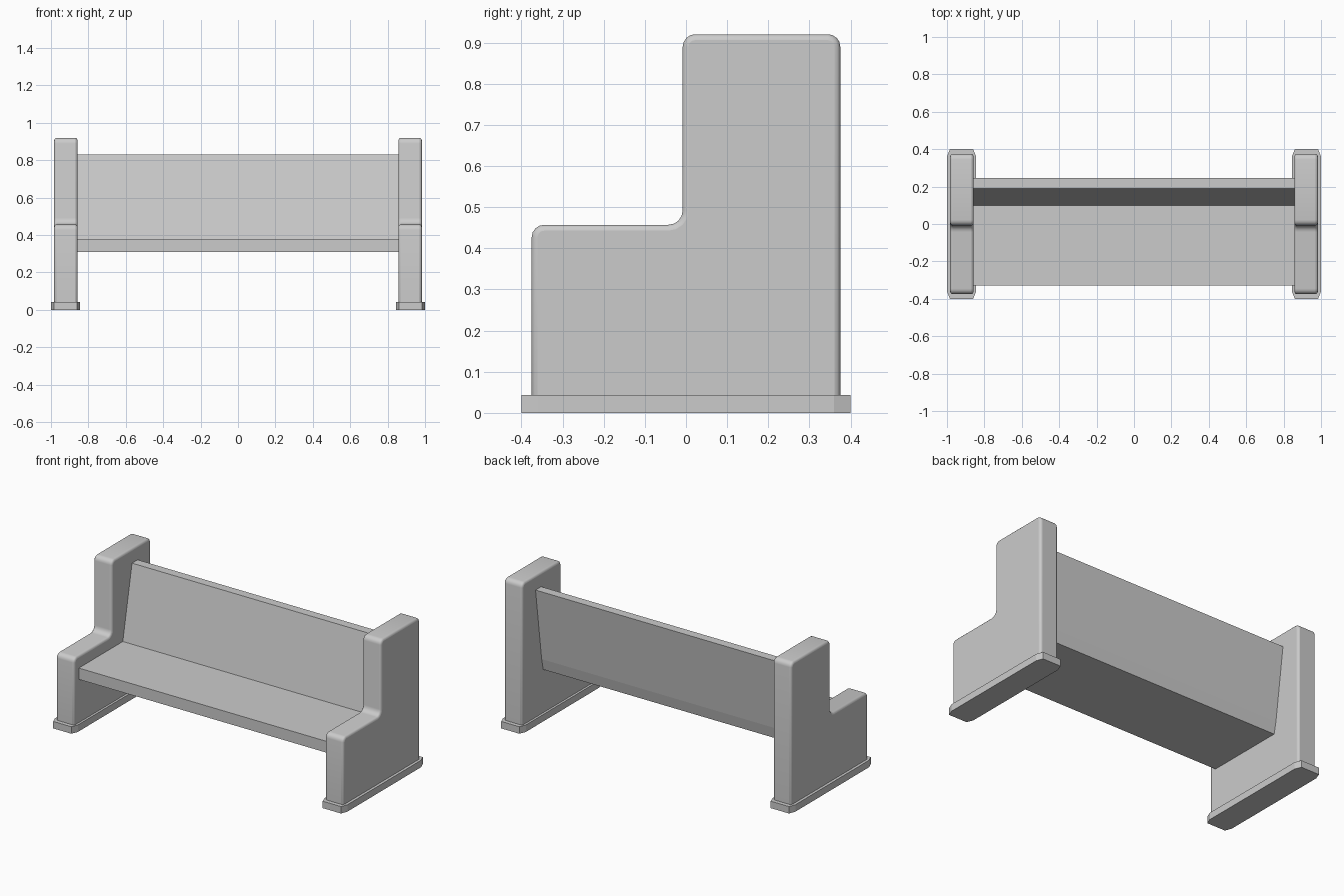
import bpy, bmesh, math
from mathutils import Vector

default = bpy.data.objects.get("Cube")
if default:
    bpy.data.objects.remove(default, do_unlink=True)

grey = bpy.data.materials.new("plain grey")
grey.use_nodes = True
grey.diffuse_color = (0.6, 0.6, 0.6, 1)
grey.node_tree.nodes["Principled BSDF"].inputs["Base Color"].default_value = grey.diffuse_color


def rounded(points, steps=4):
    """Turn (a, b, radius) corners into an outline with rounded corners."""
    outline = []
    for i, (a, b, r) in enumerate(points):
        p = Vector((a, b))
        if not r:
            outline.append(p)
            continue
        start = p + (Vector(points[i - 1][:2]) - p).normalized() * r
        end = p + (Vector(points[(i + 1) % len(points)][:2]) - p).normalized() * r
        centre = start + end - p
        for k in range(steps + 1):
            t = k / steps * math.pi / 2
            outline.append(centre + (start - centre) * math.cos(t) + (end - centre) * math.sin(t))
    return outline


def extrude(name, outline, to_3d, low, high, bevel=0):
    """Extrude a 2D outline between two levels of the remaining axis."""
    bm = bmesh.new()
    face = bm.faces.new([bm.verts.new(to_3d(p, low)) for p in outline])
    moved = bmesh.ops.extrude_face_region(bm, geom=[face])["geom"]
    shift = Vector(to_3d(Vector((0, 0)), high - low))
    bmesh.ops.translate(bm, vec=shift, verts=[v for v in moved if isinstance(v, bmesh.types.BMVert)])
    bmesh.ops.recalc_face_normals(bm, faces=bm.faces)
    mesh = bpy.data.meshes.new(name)
    bm.to_mesh(mesh)
    bm.free()
    mesh.materials.append(grey)
    obj = bpy.data.objects.new(name, mesh)
    bpy.context.collection.objects.link(obj)
    if bevel:
        mod = obj.modifiers.new("soft edges", "BEVEL")
        mod.width, mod.segments = bevel, 3
        mod.limit_method, mod.angle_limit = "ANGLE", math.radians(40)
        bpy.ops.object.select_all(action="DESELECT")
        obj.select_set(True)
        bpy.context.view_layer.objects.active = obj
        bpy.ops.object.shade_smooth_by_angle(angle=math.radians(40))
    return obj


def along_x(p, x):
    return (x, p.x, p.y)


def along_z(p, z):
    return (p.x, p.y, z)


# stepped end panel outline (y, z) and base plate outline (x, y)
panel = rounded([(-0.375, 0.02, 0), (0.375, 0.02, 0), (0.375, 0.92, 0.03),
                 (-0.008, 0.92, 0.03), (-0.008, 0.457, 0.035), (-0.375, 0.457, 0.03)])

for side, s in (("left", 1), ("right", -1)):
    extrude(side + "_end_panel", panel, along_x, *sorted((s * 0.858, s * 0.983)), bevel=0.014)
    # base plate with clipped corners
    cx, hx, hy = s * 0.922, 0.078, 0.4
    plate = [Vector((cx + a * hx, b * hy)) for a, b in
             ((-0.8, -1), (0.8, -1), (1, -0.9), (1, 0.9),
              (0.8, 1), (-0.8, 1), (-1, 0.9), (-1, -0.9))]
    extrude(side + "_base_plate", plate, along_z, 0, 0.043)

# seat flowing into the reclined backrest
bench = rounded([(-0.33, 0.31, 0), (0.17, 0.31, 0), (0.185, 0.38, 0), (0.245, 0.83, 0),
                 (0.19, 0.83, 0), (0.1, 0.38, 0), (-0.33, 0.38, 0)])
extrude("seat_and_backrest", bench, along_x, -0.87, 0.87)
